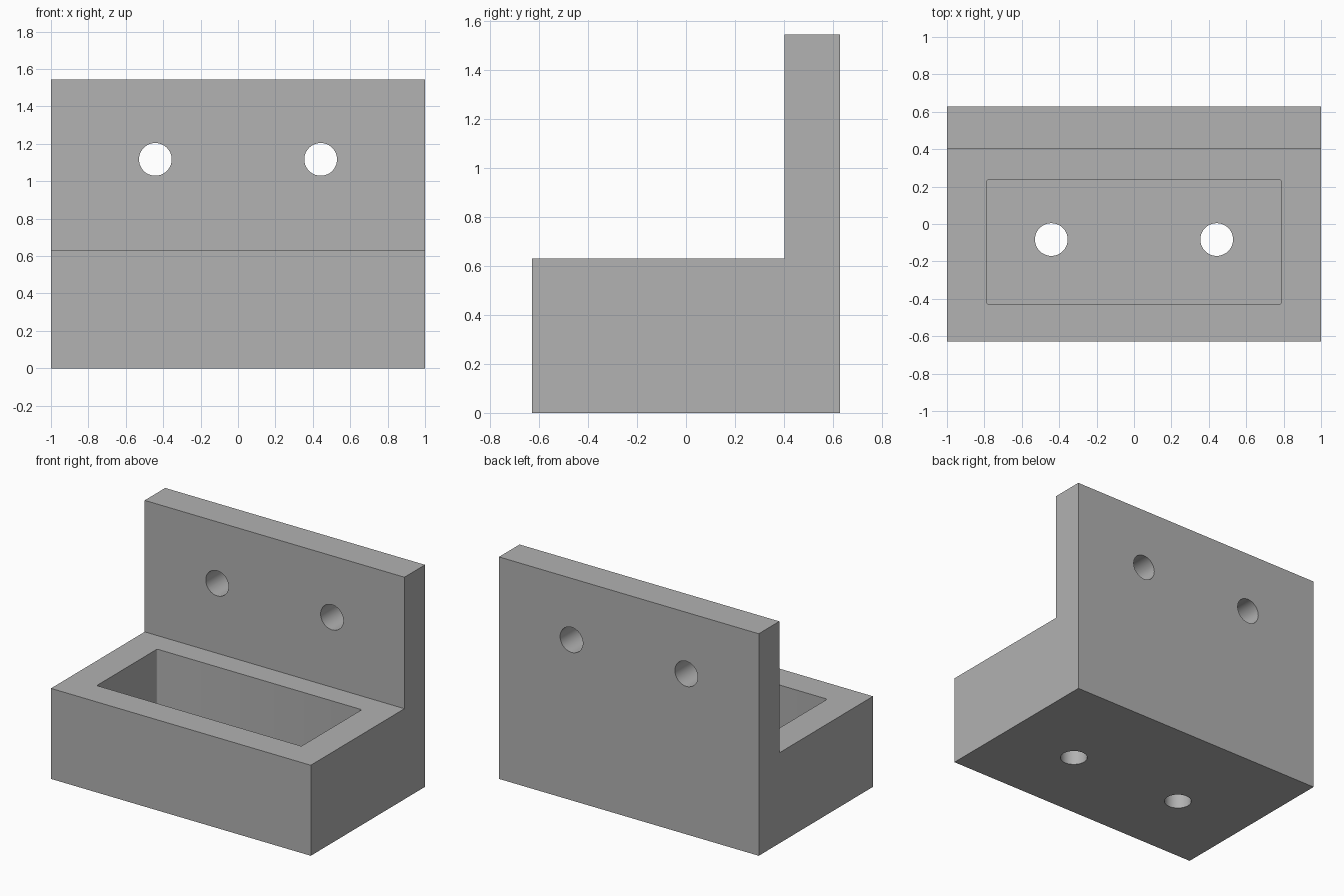
import bpy
import bmesh
import math
from mathutils import Matrix, Vector

cube = bpy.data.objects.get("Cube")
if cube:
    bpy.data.objects.remove(cube, do_unlink=True)

# Main dimensions
WIDTH, HALF_DEPTH, HEIGHT = 2.0, 0.628, 1.545
BASE_TOP, PLATE_FRONT = 0.63, 0.402
FLOOR, HOLE_X, HOLE_R = 0.21, 0.442, 0.0875

grey = bpy.data.materials.new("plain grey")
grey.use_nodes = True
colour = (0.445, 0.445, 0.445, 1)
grey.diffuse_color = colour
grey.node_tree.nodes["Principled BSDF"].inputs["Base Color"].default_value = colour


def add_object(name, bm):
    bmesh.ops.recalc_face_normals(bm, faces=bm.faces)
    mesh = bpy.data.meshes.new(name)
    bm.to_mesh(mesh)
    bm.free()
    mesh.materials.append(grey)
    obj = bpy.data.objects.new(name, mesh)
    bpy.context.collection.objects.link(obj)
    return obj


def hole_cutter(name, location, length, tilt=0):
    bm = bmesh.new()
    matrix = Matrix.Translation(location) @ Matrix.Rotation(tilt, 4, "X")
    bmesh.ops.create_cone(bm, cap_ends=True, segments=48, radius1=HOLE_R,
                          radius2=HOLE_R, depth=length, matrix=matrix)
    return add_object(name, bm)


# L-shaped bracket body, extruded across its width
profile = [(-HALF_DEPTH, 0), (HALF_DEPTH, 0), (HALF_DEPTH, HEIGHT),
           (PLATE_FRONT, HEIGHT), (PLATE_FRONT, BASE_TOP), (-HALF_DEPTH, BASE_TOP)]
bm = bmesh.new()
side = bm.faces.new([bm.verts.new((-WIDTH / 2, y, z)) for y, z in profile])
extruded = bmesh.ops.extrude_face_region(bm, geom=[side])["geom"]
bmesh.ops.translate(bm, vec=(WIDTH, 0, 0),
                    verts=[v for v in extruded if isinstance(v, bmesh.types.BMVert)])
body = add_object("bracket_body", bm)

# Open pocket with slightly rounded upright corners
bm = bmesh.new()
pocket_top = BASE_TOP + 0.1
bmesh.ops.create_cube(bm, size=1, matrix=Matrix.Translation(
    (0, -0.096, (FLOOR + pocket_top) / 2)) @ Matrix.Diagonal(
    (1.576, 0.664, pocket_top - FLOOR, 1)))
upright = [e for e in bm.edges
           if abs((e.verts[0].co - e.verts[1].co).normalized().dot(Vector((0, 0, 1)))) > 0.9]
bmesh.ops.bevel(bm, geom=upright, offset=0.009, segments=3, profile=0.5, affect="EDGES")
cutters = [add_object("pocket_cutter", bm)]

# Screw holes through the floor and the upright plate
for label, sign in (("left", 1), ("right", -1)):
    x = sign * HOLE_X
    cutters.append(hole_cutter(label + "_floor_hole_cutter", (x, -0.083, FLOOR / 2), FLOOR + 0.2))
    cutters.append(hole_cutter(label + "_plate_hole_cutter",
                               (x, (PLATE_FRONT + HALF_DEPTH) / 2, 1.117), 0.5, math.pi / 2))

# Cut, then remove the helpers
bpy.ops.object.select_all(action="DESELECT")
bpy.context.view_layer.objects.active = body
body.select_set(True)
for cutter in cutters:
    cutter.hide_render = True
    cut = body.modifiers.new(cutter.name, "BOOLEAN")
    cut.operation = "DIFFERENCE"
    cut.solver = "EXACT"
    cut.object = cutter
    bpy.ops.object.modifier_apply(modifier=cut.name)
    bpy.data.objects.remove(cutter, do_unlink=True)

bpy.ops.object.shade_smooth_by_angle(angle=math.radians(35))
